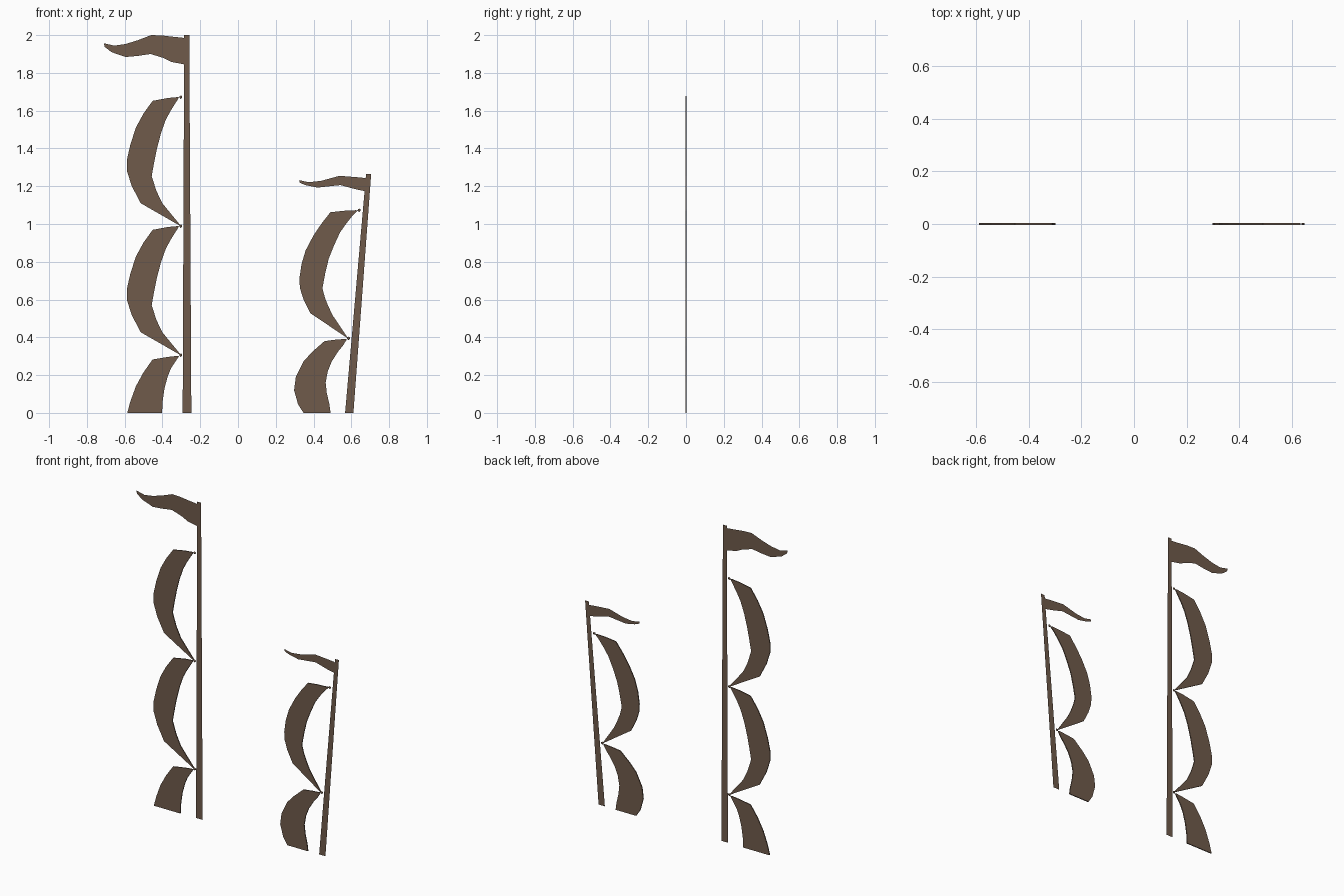
import bpy, bmesh
from mathutils import Vector, Matrix

brown = bpy.data.materials.new("brown_cloth")
brown.diffuse_color = (0.16, 0.105, 0.07, 1)


def finish(name, bm):
    mesh = bpy.data.meshes.new(name)
    bm.to_mesh(mesh)
    bm.free()
    ob = bpy.data.objects.new(name, mesh)
    bpy.context.collection.objects.link(ob)
    mesh.materials.append(brown)
    mesh.shade_smooth()
    return ob


def resample(pts, n):
    """Sample a polyline evenly by point index."""
    out = []
    for i in range(n + 1):
        t = i / n * (len(pts) - 1)
        k = min(int(t), len(pts) - 2)
        out.append(Vector(pts[k]).lerp(Vector(pts[k + 1]), t - k))
    return out


def strip(name, left, right, thickness=0.0, dx=0, dz=0):
    """Flat ribbon in the xz plane between two edge lines."""
    n = max(len(left), len(right)) - 1
    if len(left) != len(right):
        left, right = resample(left, n), resample(right, n)
    bm = bmesh.new()
    rows = [[bm.verts.new((p[0] + dx, 0, p[1] + dz)) for p in pair]
            for pair in zip(left, right)]
    for a, b in zip(rows, rows[1:]):
        bm.faces.new((a[0], b[0], b[1], a[1]))
    ob = finish(name, bm)
    if thickness:
        mod = ob.modifiers.new("thickness", "SOLIDIFY")
        mod.thickness = thickness
        mod.offset = 0
        ob.data.shade_flat()
    return ob


def knot(name, x, z):
    bm = bmesh.new()
    bmesh.ops.create_icosphere(bm, subdivisions=1, radius=0.009,
                               matrix=Matrix.Translation((x, 0, z)) @ Matrix.Diagonal((1, 0.4, 1, 1)))
    finish(name, bm)


# Poles
strip("tall_pole", [(-0.285, 2), (-0.293, 0)], [(-0.258, 2), (-0.247, 0)])
strip("short_pole", [(0.678, 1.264), (0.567, 0)], [(0.705, 1.264), (0.611, 0)])

# Pennants
strip("tall_pennant",
      [(-0.283, 1.985), (-0.36, 1.993), (-0.40, 1.998), (-0.46, 2.0), (-0.53, 1.973),
       (-0.595, 1.953), (-0.655, 1.944), (-0.71, 1.957)],
      [(-0.285, 1.845), (-0.352, 1.858), (-0.394, 1.879), (-0.463, 1.900), (-0.53, 1.89),
       (-0.595, 1.884), (-0.67, 1.91), (-0.706, 1.938)])
strip("short_pennant",
      [(0.676, 1.243), (0.627, 1.248), (0.537, 1.255), (0.442, 1.229), (0.375, 1.221), (0.324, 1.232)],
      [(0.675, 1.173), (0.627, 1.183), (0.542, 1.206), (0.421, 1.193), (0.36, 1.205), (0.327, 1.218)])

# Sails on the tall pole
outer = [(-0.319, 1.672), (-0.372, 1.667), (-0.452, 1.652), (-0.50, 1.585), (-0.54, 1.512), (-0.570, 1.42),
         (-0.588, 1.34), (-0.588, 1.28), (-0.562, 1.20), (-0.515, 1.11), (-0.306, 0.990)]
inner = [(-0.312, 1.67), (-0.328, 1.645), (-0.358, 1.597), (-0.383, 1.55), (-0.408, 1.48), (-0.430, 1.395),
         (-0.445, 1.32), (-0.457, 1.253), (-0.432, 1.175), (-0.400, 1.109), (-0.304, 0.992)]
for i in range(2):
    strip(f"tall_sail_{i + 1}", outer, inner, 0.006, 0, -0.683 * i)
strip("tall_sail_3",
      [(-0.319, 0.302), (-0.372, 0.296), (-0.452, 0.283), (-0.50, 0.215), (-0.54, 0.142),
       (-0.570, 0.06), (-0.586, 0)],
      [(-0.312, 0.300), (-0.328, 0.277), (-0.355, 0.235), (-0.373, 0.19), (-0.389, 0.13),
       (-0.399, 0.06), (-0.402, 0)], 0.006)
for i in range(3):
    knot(f"tall_knot_{i + 1}", -0.303, 1.672 - 0.683 * i)

# Sails on the short pole
strip("short_sail_1",
      [(0.625, 1.073), (0.56, 1.07), (0.489, 1.062), (0.445, 1.006), (0.400, 0.94), (0.358, 0.86),
       (0.336, 0.787), (0.325, 0.71), (0.328, 0.66), (0.347, 0.60), (0.384, 0.527), (0.576, 0.398)],
      [(0.632, 1.07), (0.605, 1.042), (0.575, 1.005), (0.540, 0.955), (0.510, 0.89), (0.480, 0.815),
       (0.462, 0.74), (0.447, 0.66), (0.460, 0.61), (0.478, 0.565), (0.502, 0.515), (0.579, 0.40)], 0.006)
strip("short_sail_2",
      [(0.572, 0.392), (0.52, 0.388), (0.458, 0.380), (0.395, 0.325), (0.347, 0.273), (0.306, 0.19),
       (0.297, 0.12), (0.318, 0.045), (0.347, 0)],
      [(0.576, 0.389), (0.555, 0.355), (0.530, 0.325), (0.495, 0.270), (0.475, 0.220), (0.464, 0.16),
       (0.470, 0.105), (0.484, 0.045), (0.490, 0)], 0.006)
knot("short_knot_1", 0.641, 1.073)
knot("short_knot_2", 0.585, 0.395)
